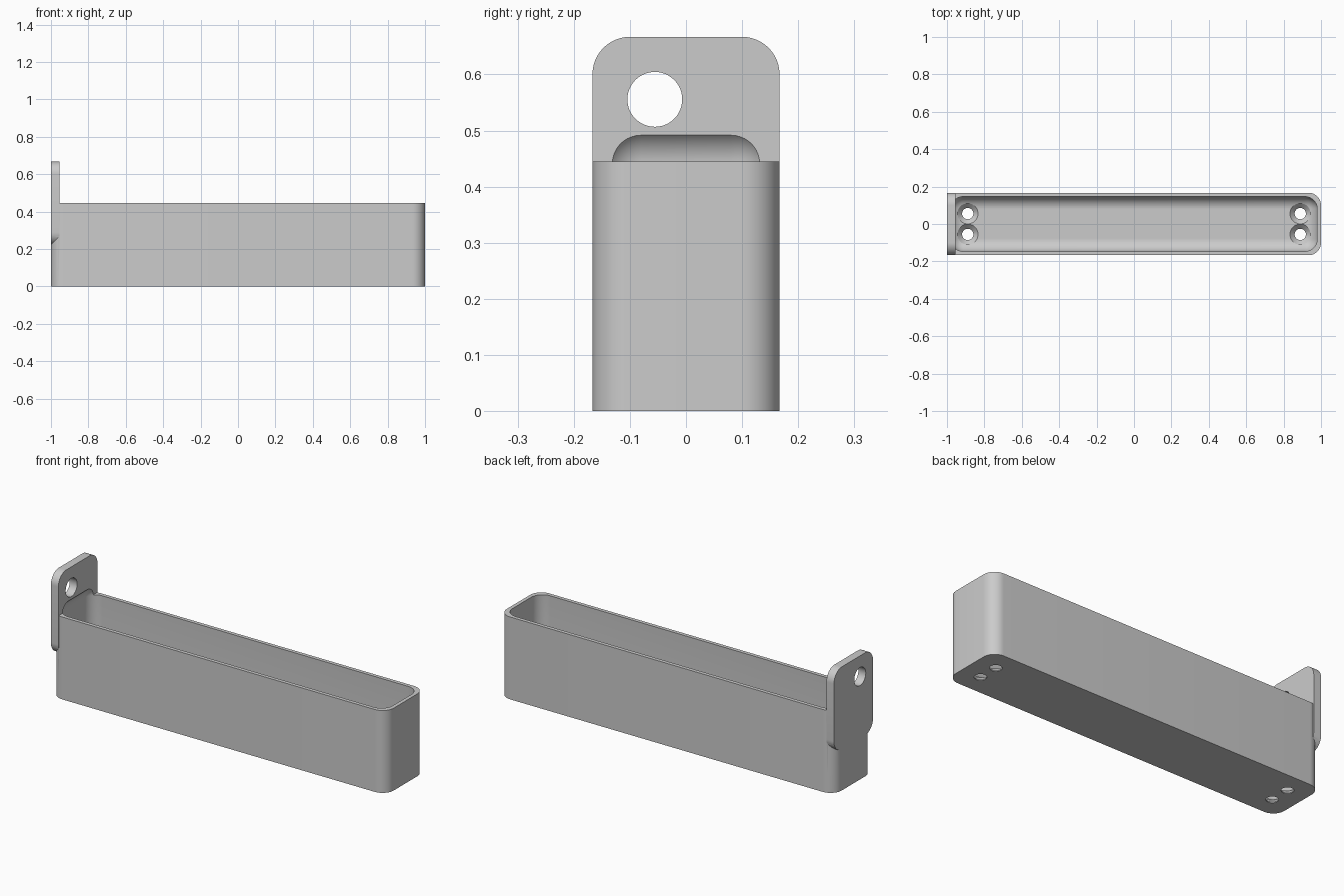
import bpy, bmesh, math
from mathutils import Matrix, Vector

if "Cube" in bpy.data.objects:
    bpy.data.objects.remove(bpy.data.objects["Cube"], do_unlink=True)

R = 0.0667            # shared corner radius
HALF_W = 0.1667       # half of the tray width
TRAY_H = 0.4445
TAB_X = -0.9556       # inner face of the hanging tab
FLOOR = 0.03

grey = bpy.data.materials.new("light grey")
grey.use_nodes = True
colour = (0.6, 0.6, 0.6, 1)
grey.diffuse_color = colour
grey.node_tree.nodes["Principled BSDF"].inputs["Base Color"].default_value = colour


def make(name, bm):
    bmesh.ops.recalc_face_normals(bm, faces=bm.faces)
    mesh = bpy.data.meshes.new(name)
    bm.to_mesh(mesh)
    bm.free()
    mesh.materials.append(grey)
    obj = bpy.data.objects.new(name, mesh)
    bpy.context.collection.objects.link(obj)
    return obj


def rounded_box(name, low, high, axis=None):
    """Box with rounded edges: those along one axis, or all of them."""
    low, high = Vector(low), Vector(high)
    bm = bmesh.new()
    bmesh.ops.create_cube(bm, size=1)
    for v in bm.verts:
        v.co = [(low[i] + high[i]) / 2 + v.co[i] * (high[i] - low[i]) for i in range(3)]
    edges = [e for e in bm.edges if axis is None or
             abs((e.verts[0].co - e.verts[1].co).normalized()[axis]) > 0.9]
    bmesh.ops.bevel(bm, geom=edges, offset=R, segments=12, profile=0.5, affect='EDGES')
    return make(name, bm)


def lathe(name, profile, place):
    """Closed solid turned around z from (radius, height) points."""
    bm = bmesh.new()
    n = 48
    rings = [[bm.verts.new((r * math.cos(2 * math.pi * i / n),
                            r * math.sin(2 * math.pi * i / n), z)) for i in range(n)]
             for r, z in profile]
    for a, b in zip(rings, rings[1:]):
        for i in range(n):
            j = (i + 1) % n
            bm.faces.new((a[i], a[j], b[j], b[i]))
    bm.faces.new(rings[0])
    bm.faces.new(rings[-1])
    bm.transform(place)
    return make(name, bm)


def combine(target, tool, operation):
    mod = target.modifiers.new(operation.lower(), 'BOOLEAN')
    mod.operation = operation
    mod.solver = 'EXACT'
    mod.object = tool
    bpy.context.view_layer.objects.active = target
    bpy.ops.object.modifier_apply(modifier=mod.name)
    bpy.data.objects.remove(tool, do_unlink=True)


# Tray body and the tall rounded tab on its end
tray = rounded_box("hanging_tray", (-1, -HALF_W, 0), (1, HALF_W, TRAY_H), axis=2)
tab = rounded_box("hanging_tab", (-1, -HALF_W, 0.222), (TAB_X, HALF_W, 0.667), axis=0)
combine(tray, tab, 'UNION')

# Hollow with rounded floor, which also scoops into the tab
wall = 0.02
cavity = rounded_box("cavity_cutter", (-1 + wall, -HALF_W + wall, FLOOR),
                     (1 - wall, HALF_W - wall, 0.507))
combine(tray, cavity, 'DIFFERENCE')

# Countersunk screw holes in the floor
for x in (-0.889, 0.889):
    for y in (-0.0556, 0.0556):
        screw = lathe("screw_cutter",
                      [(0.03, -0.05), (0.03, 0.004), (0.055, FLOOR), (0.055, 0.1)],
                      Matrix.Translation((x, y, 0)))
        combine(tray, screw, 'DIFFERENCE')

# Hanging hole through the tab
hole = lathe("hanging_hole_cutter", [(0.0489, -0.1), (0.0489, 0.1)],
             Matrix.Translation((-0.98, -0.0556, 0.5556)) @ Matrix.Rotation(math.pi / 2, 4, 'Y'))
combine(tray, hole, 'DIFFERENCE')

# Smooth the rounded surfaces, keep the rims sharp
bpy.ops.object.select_all(action='DESELECT')
tray.select_set(True)
bpy.context.view_layer.objects.active = tray
bpy.ops.object.shade_smooth_by_angle(angle=math.radians(30))
